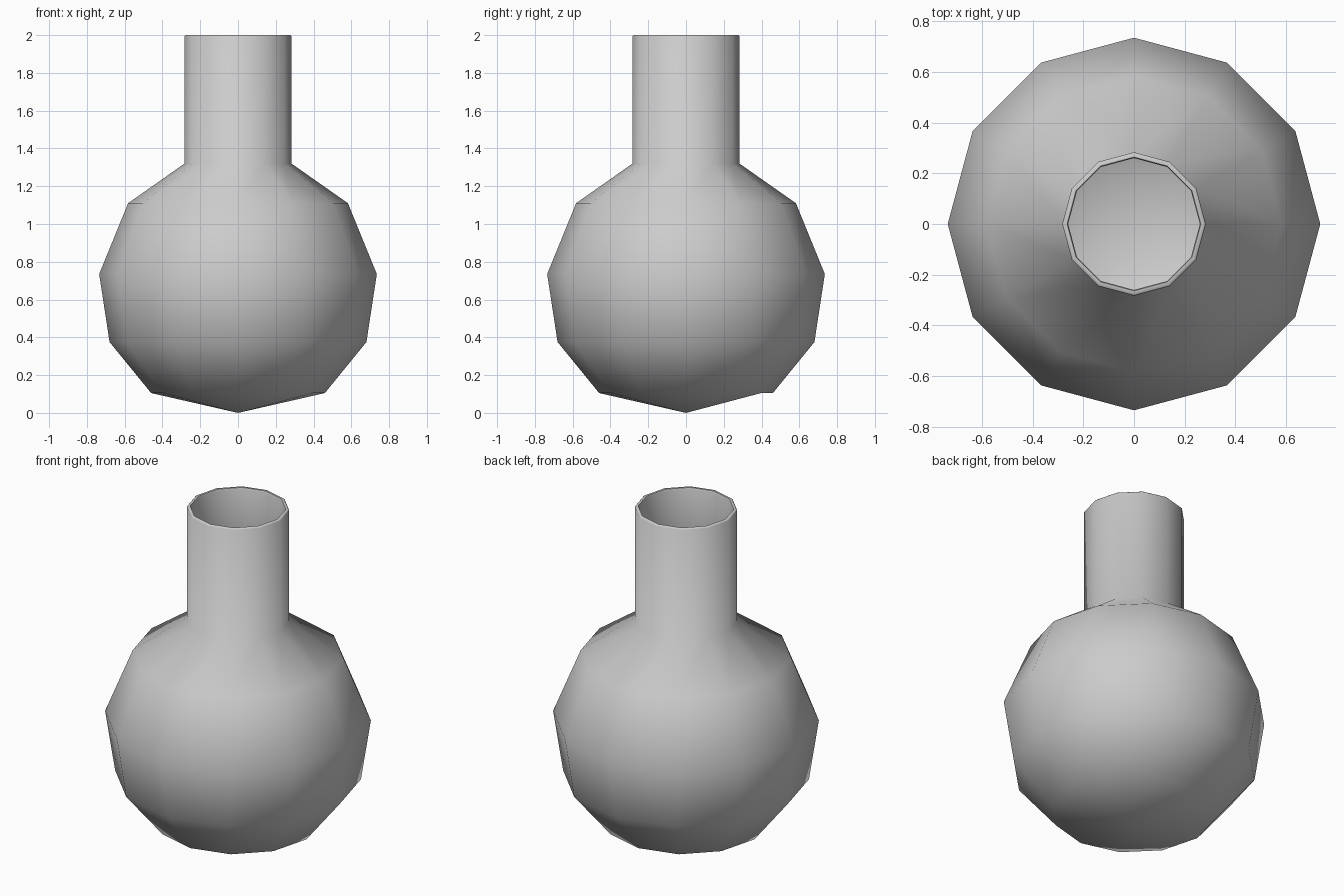
import bpy, bmesh, math

if "Cube" in bpy.data.objects:
    bpy.data.objects.remove(bpy.data.objects["Cube"])

SIDES = 12
# Outer wall up to the lip, then the thin inner wall back down (radius, height)
PROFILE = [(0.46, 0.105), (0.68, 0.375), (0.735, 0.735), (0.582, 1.11),
           (0.283, 1.32), (0.283, 1.995), (0.278, 2.0), (0.264, 2.0), (0.26, 1.99),
           (0.26, 1.305), (0.564, 1.095), (0.712, 0.735), (0.66, 0.388), (0.45, 0.128)]

bm = bmesh.new()


def ring(r, z):
    return [bm.verts.new((r * math.cos(2 * math.pi * i / SIDES),
                          r * math.sin(2 * math.pi * i / SIDES), z)) for i in range(SIDES)]


# Turned walls
rings = [ring(r, z) for r, z in PROFILE]
for a, b in zip(rings, rings[1:]):
    for i in range(SIDES):
        j = (i + 1) % SIDES
        bm.faces.new((a[i], a[j], b[j], b[i]))

# Pointed outer base, with a small flat facet at the back
tip = bm.verts.new((0, 0, 0))
base = rings[0]
rim = base[:3] + base[4:]
for i in range(len(rim)):
    bm.faces.new((tip, rim[(i + 1) % len(rim)], rim[i]))
bm.faces.new((base[2], base[4], base[3]))

# Inner floor
floor = bm.verts.new((0, 0, 0.025))
for i in range(SIDES):
    bm.faces.new((floor, rings[-1][i], rings[-1][(i + 1) % SIDES]))

bmesh.ops.recalc_face_normals(bm, faces=bm.faces)
mesh = bpy.data.meshes.new("round_flask")
bm.to_mesh(mesh)
bm.free()
flask = bpy.data.objects.new("round_flask", mesh)
bpy.context.collection.objects.link(flask)

# Smooth shading
bpy.context.view_layer.objects.active = flask
flask.select_set(True)
bpy.ops.object.shade_smooth_by_angle(angle=math.radians(60))
